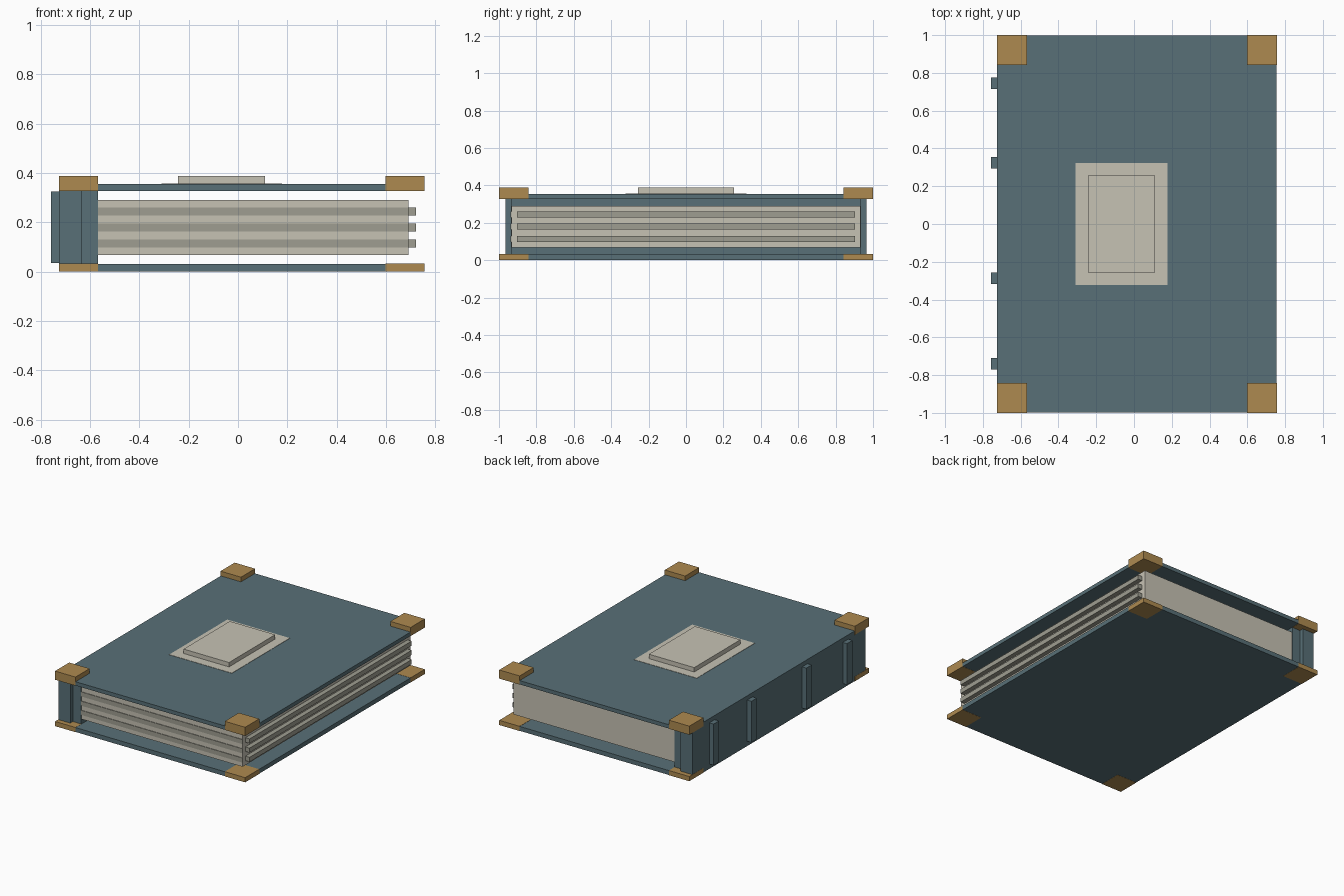
import bpy, bmesh

if "Cube" in bpy.data.objects:
    bpy.data.objects.remove(bpy.data.objects["Cube"])


def s2l(c):
    c /= 255
    return c / 12.92 if c <= 0.04045 else ((c + 0.055) / 1.055) ** 2.4


def material(name, rgb):
    m = bpy.data.materials.new(name)
    m.diffuse_color = (*[s2l(c) for c in rgb], 1)
    m.use_nodes = True
    m.node_tree.nodes["Principled BSDF"].inputs["Base Color"].default_value = m.diffuse_color
    return m


teal = material("cover_teal", (88, 112, 119))
cream = material("page_cream", (198, 194, 180))
grey = material("page_shadow_grey", (159, 158, 145))
brass = material("corner_brass", (174, 138, 80))


def box(name, x, y, z, mat):
    """Axis-aligned box from (min, max) ranges."""
    me = bpy.data.meshes.new(name)
    bm = bmesh.new()
    bmesh.ops.create_cube(bm, size=1)
    for v in bm.verts:
        for i, r in enumerate((x, y, z)):
            v.co[i] = r[1] if v.co[i] > 0 else r[0]
    bm.to_mesh(me)
    bm.free()
    me.materials.append(mat)
    ob = bpy.data.objects.new(name, me)
    bpy.context.collection.objects.link(ob)
    return ob


E = 0.001  # tiny offset so brass corners wrap the covers

# Covers
box("bottom_cover", (-0.725, 0.755), (-1 + E, 1 - E), (E, 0.032), teal)
box("top_cover", (-0.725, 0.755), (-1 + E, 1 - E), (0.328, 0.355), teal)

# Brass corners, flush below and raised above
for sy, side in ((-1, "front"), (1, "back")):
    y = sorted((sy * 0.843, sy))
    for x, end in (((-0.725 - E, -0.567), "spine"), ((0.597, 0.755 + E), "edge")):
        box(f"bottom_corner_{side}_{end}", x, y, (0, 0.033), brass)
        box(f"top_corner_{side}_{end}", x, y, (0.327, 0.388), brass)

# Spine, inner hinge and raised spine bands
box("spine", (-0.725, -0.632), (-0.965, 0.965), (0.032, 0.328), teal)
box("spine_hinge", (-0.632, -0.567), (-0.936, 0.936), (0.032, 0.328), teal)
for i, yc in enumerate((-0.74, -0.288, 0.325, 0.745)):
    box(f"spine_band_{i + 1}", (-0.758, -0.725), (yc - 0.03, yc + 0.03), (0.035, 0.325), teal)

# Page block with ridges on the fore edge and stripes on the front edge
box("page_block", (-0.567, 0.69), (-0.934, 0.934), (0.067, 0.291), cream)
for i, zc in enumerate((0.114, 0.179, 0.244)):
    z = (zc - 0.016, zc + 0.016)
    box(f"page_ridge_{i + 1}", (0.69, 0.722), (-0.903, 0.903), z, grey)
    box(f"page_stripe_{i + 1}", (-0.567, 0.69), (-0.938, -0.934), z, grey)

# Cover label and raised plaque
box("cover_label", (-0.31, 0.178), (-0.323, 0.323), (0.355, 0.357), cream)
box("cover_plaque", (-0.244, 0.11), (-0.257, 0.257), (0.357, 0.388), cream)
